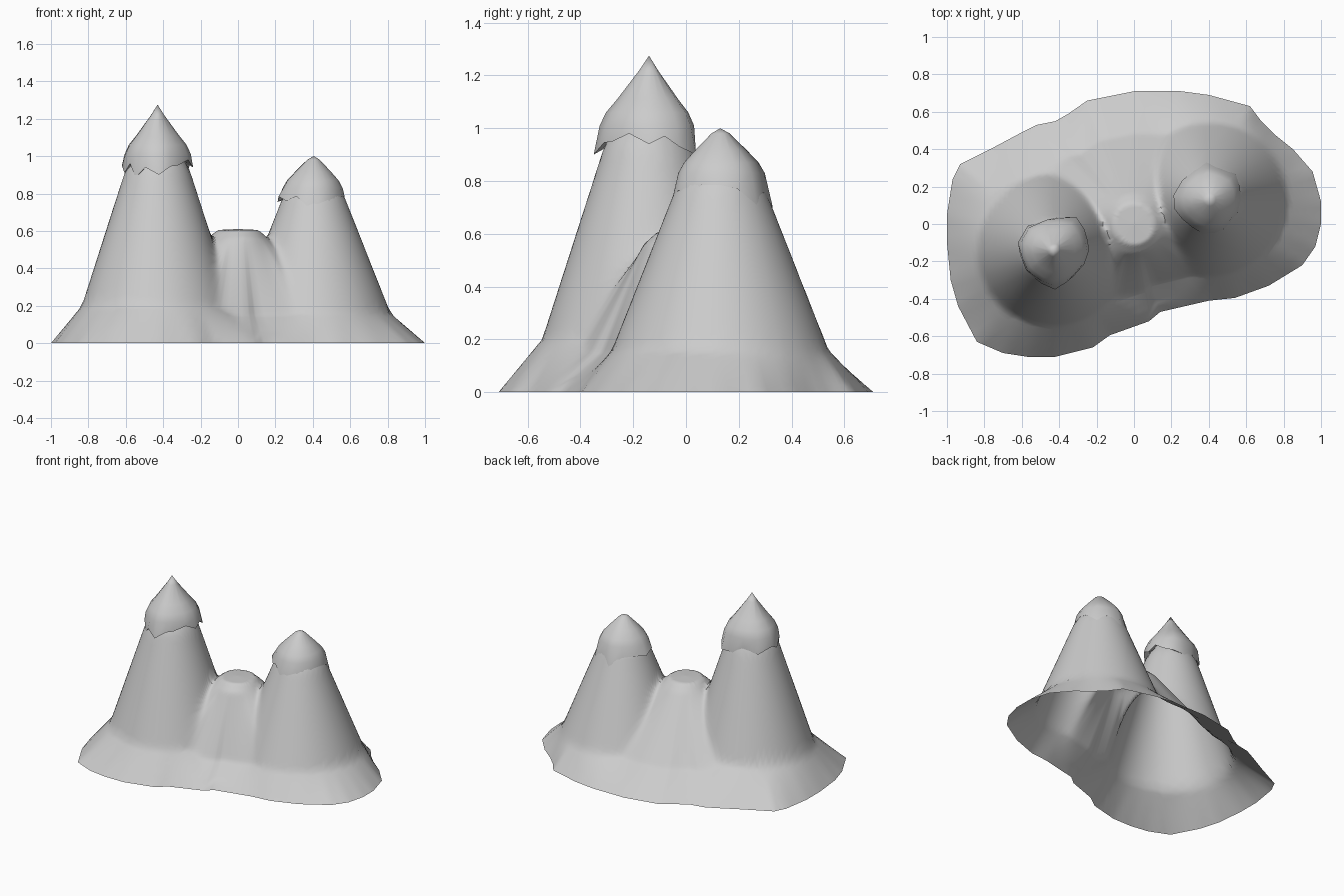
import bpy, bmesh, math
from mathutils import Vector

if "Cube" in bpy.data.objects:
    bpy.data.objects.remove(bpy.data.objects["Cube"])

# Foot outline of the mountain
FOOT = [(1, 0), (1, .12), (.955, .28), (.85, .40), (.75, .48), (.68, .55), (.62, .63), (.4, .69),
        (.25, .71), (0, .71), (-.25, .66), (-.35, .59), (-.42, .55), (-.52, .53), (-.6, .49),
        (-.75, .41), (-.93, .32), (-.97, .24), (-1, .05), (-1, -.1), (-.98, -.3), (-.94, -.44),
        (-.84, -.63), (-.7, -.69), (-.57, -.71), (-.42, -.71), (-.22, -.66), (-.13, -.595),
        (.08, -.52), (.14, -.47), (.4, -.41), (.54, -.395), (.72, -.33), (.9, -.22), (.97, -.12)]
PEAK_A, PEAK_B = Vector((-.43, -.14)), Vector((.405, .13))
# Slope profiles (distance from centre, height)
SLOPE_A = [(0, 1.2), (.09, 1.06), (.17, .93), (.405, .2)]
SLOPE_B = [(0, .95), (.1, .87), (.165, .78), (.41, .16)]


def reach(c, d):
    """Distance from c to the foot outline along direction d."""
    best = .01
    for i, p in enumerate(FOOT):
        a = Vector(p)
        e = Vector(FOOT[(i + 1) % len(FOOT)]) - a
        den = d.x * e.y - d.y * e.x
        if abs(den) < 1e-9:
            continue
        w = a - c
        t = (w.x * e.y - w.y * e.x) / den
        u = (w.x * d.y - w.y * d.x) / den
        if -1e-6 <= u <= 1 + 1e-6:
            best = max(best, t)
    return best


def interp(prof, r):
    for (r0, z0), (r1, z1) in zip(prof, prof[1:]):
        if r <= r1:
            return z0 + (z1 - z0) * (r - r0) / max(r1 - r0, 1e-6)
    return prof[-1][1]


def slope(p, c, prof):
    v = p - c
    r = v.length
    R = reach(c, v.normalized()) if r > 1e-6 else 1
    if prof is None:   # saddle between the peaks
        prof = [(0, .61), (.11, .605), (.16, .56), (.68 * R, .15)]
    return max(0, interp(prof + [(R, 0)], r))


def soft_max(a, b):
    k = max(.12 * max(a, b), 1e-6)
    h = max(k - abs(a - b), 0) / k
    return max(a, b) + h * h * k / 4


def height(p):
    a, b = slope(p, PEAK_A, SLOPE_A), slope(p, PEAK_B, SLOPE_B)
    return soft_max(max(a, b), slope(p, Vector((0, 0)), None))


def make(name, bm, angle):
    bmesh.ops.recalc_face_normals(bm, faces=bm.faces)
    me = bpy.data.meshes.new(name)
    bm.to_mesh(me)
    bm.free()
    ob = bpy.data.objects.new(name, me)
    bpy.context.collection.objects.link(ob)
    bpy.ops.object.select_all(action='DESELECT')
    ob.select_set(True)
    bpy.context.view_layer.objects.active = ob
    bpy.ops.object.shade_smooth_by_angle(angle=math.radians(angle))
    return ob


def bridge(bm, lo, hi):
    n = len(lo)
    for i in range(n):
        bm.faces.new((lo[i], lo[(i + 1) % n], hi[(i + 1) % n], hi[i]))


def fan(bm, ring, tip):
    for i in range(len(ring)):
        bm.faces.new((ring[i], ring[(i + 1) % len(ring)], tip))


# Mountain body: open shell of shrinking rings draped over the slopes
bm = bmesh.new()
edge = []
for i, p in enumerate(FOOT):
    a, b = Vector(p), Vector(FOOT[(i + 1) % len(FOOT)])
    edge += [a.lerp(b, k / 4) for k in range(4)]
prev, ROWS = None, 48
for j in range(ROWS):
    s = 1 - j / ROWS
    ring = [bm.verts.new((p.x * s, p.y * s, height(p * s) if j else 0)) for p in edge]
    if prev:
        bridge(bm, prev, ring)
    prev = ring
fan(bm, prev, bm.verts.new((0, 0, .61)))
make("mountain", bm, 60)


# Snow caps: pointed domes with a ragged rim and a thin underside lip
def snow_cap(name, c, prof, rim):
    bm = bmesh.new()
    rings = []
    pts = [(math.radians(a), r, z) for a, r, z in rim]

    def ring(f):
        return [bm.verts.new((c.x + math.cos(a) * f(r, z)[0], c.y + math.sin(a) * f(r, z)[0],
                              f(r, z)[1])) for a, r, z in pts]
    rings.append(ring(lambda r, z: (r - .035, z + .02)))
    rings.append(ring(lambda r, z: (r, z)))
    for pr, pz in prof[1:]:
        rings.append(ring(lambda r, z: (pr * (.5 + .5 * r / .19), pz)))
    for lo, hi in zip(rings, rings[1:]):
        bridge(bm, lo, hi)
    fan(bm, rings[-1], bm.verts.new((c.x, c.y, prof[0][1])))
    make(name, bm, 50)


snow_cap("tall_peak_snow", PEAK_A, [(0, 1.275), (.178, 1.01), (.155, 1.06), (.115, 1.11), (.035, 1.22)],
         [(0, .19, .94), (18, .19, .97), (35, .2, .93), (56, .215, .9), (80, .18, .9), (104, .165, .94),
          (137, .19, .91), (168, .195, .95), (190, .18, .91), (215, .18, .96), (229, .18, .885),
          (250, .19, .94), (272, .21, .9), (292, .185, .945), (308, .175, .95), (335, .18, .98)])
snow_cap("low_peak_snow", PEAK_B, [(0, 1.0), (.165, .83), (.142, .87), (.1, .915), (.035, .98)],
         [(0, .165, .785), (22, .175, .77), (45, .195, .71), (68, .175, .76), (95, .2, .7),
          (120, .175, .76), (145, .18, .77), (173, .195, .755), (195, .195, .785), (215, .18, .76),
          (238, .175, .785), (258, .185, .735), (278, .18, .745), (295, .175, .765), (312, .17, .745),
          (335, .165, .785)])
